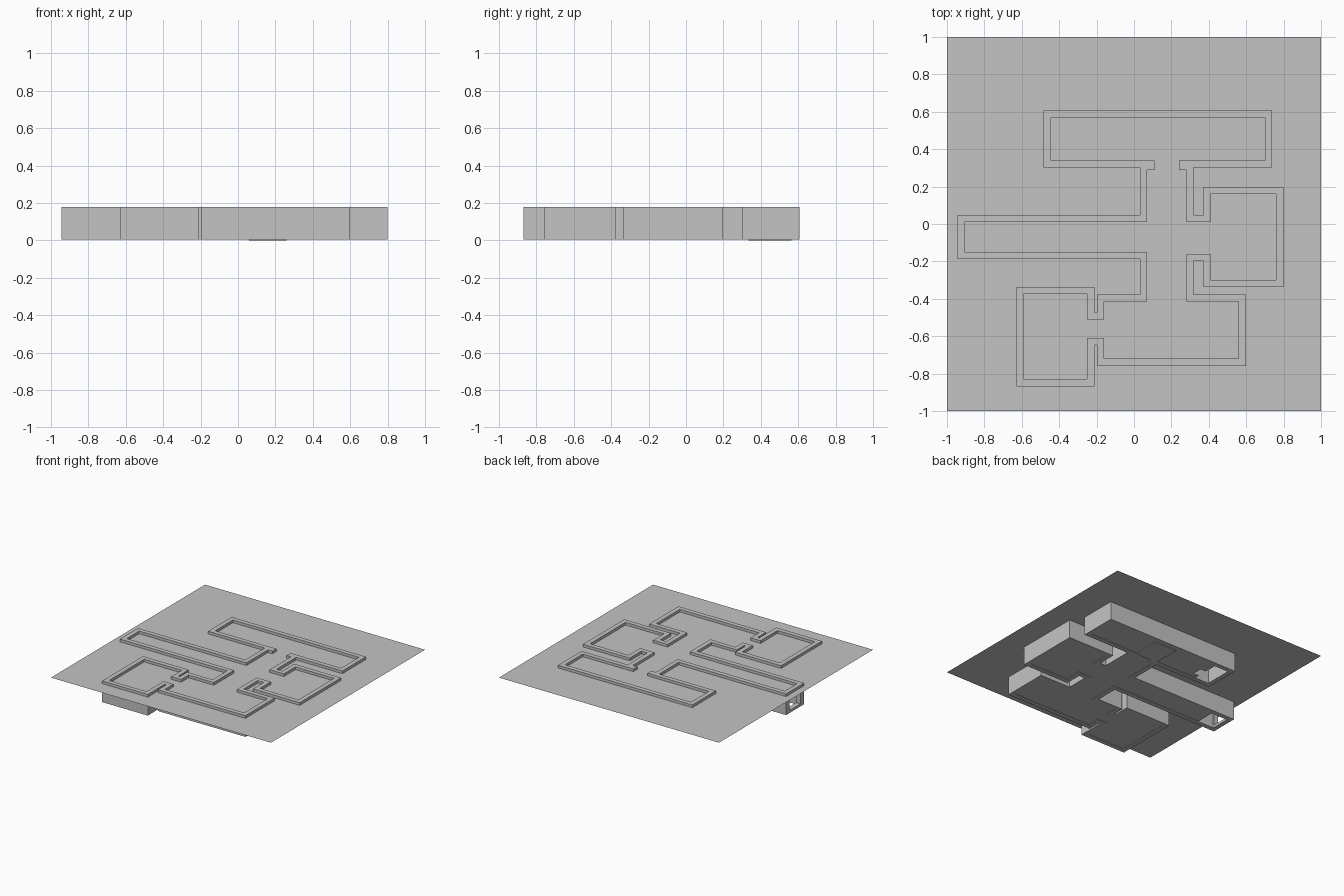
import bpy, bmesh

cube = bpy.data.objects.get("Cube")
if cube:
    bpy.data.objects.remove(cube, do_unlink=True)

WALL = 0.038
BASE, TOP, SLAB = 0.004, 0.178, 0.156

grey = bpy.data.materials.new("plain grey")
grey.use_nodes = True
colour = (0.55, 0.55, 0.55, 1)
grey.diffuse_color = colour
grey.node_tree.nodes["Principled BSDF"].inputs["Base Color"].default_value = colour

# Clear interior of every space: x min, y min, x max, y max
top_room = (-.445, .34, .70, .57)
side_hall = (-.905, -.15, .08, .01)
rooms = [
    top_room,
    side_hall,
    (.41, -.30, .76, .16),     # right room
    (-.16, -.72, .56, -.415),  # lower room
    (-.59, -.83, -.25, -.375), # left room
    (.07, -.42, .28, .29),     # corridor
    (.11, .28, .24, .35),      # top doorway
    (.27, -.16, .42, .01),     # right doorway
    (-.26, -.61, -.15, -.51),  # left doorway
]


def grow(r, d):
    return (r[0] - d, r[1] - d, r[2] + d, r[3] + d)


def inside(rects, x, y):
    return any(r[0] < x < r[2] and r[1] < y < r[3] for r in rects)


def add_cells(name, keep, drop, z, height=0):
    """Fill the union of keep minus drop, then raise it to a solid."""
    every = keep + drop
    xs = sorted({round(v, 4) for r in every for v in (r[0], r[2])})
    ys = sorted({round(v, 4) for r in every for v in (r[1], r[3])})
    bm = bmesh.new()
    for x0, x1 in zip(xs, xs[1:]):
        for y0, y1 in zip(ys, ys[1:]):
            cx, cy = (x0 + x1) / 2, (y0 + y1) / 2
            if inside(keep, cx, cy) and not inside(drop, cx, cy):
                corners = ((x0, y0), (x1, y0), (x1, y1), (x0, y1))
                bm.faces.new([bm.verts.new((x, y, z)) for x, y in corners])
    bmesh.ops.remove_doubles(bm, verts=bm.verts, dist=0.0001)
    if height:
        grown = bmesh.ops.extrude_face_region(bm, geom=bm.faces[:])["geom"]
        moved = [v for v in grown if isinstance(v, bmesh.types.BMVert)]
        bmesh.ops.translate(bm, verts=moved, vec=(0, 0, height))
        bmesh.ops.recalc_face_normals(bm, faces=bm.faces)
    bmesh.ops.dissolve_limit(bm, angle_limit=0.01, verts=bm.verts, edges=bm.edges)
    mesh = bpy.data.meshes.new(name)
    bm.to_mesh(mesh)
    bm.free()
    mesh.materials.append(grey)
    obj = bpy.data.objects.new(name, mesh)
    bpy.context.collection.objects.link(obj)
    return obj


# Continuous wall around all the spaces
walls = add_cells("walls", [grow(r, WALL) for r in rooms], rooms, BASE, TOP - BASE)

# Opening in the end wall of the side hall
end_x = side_hall[0]
cutter = add_cells("opening_cutter", [(end_x - .1, -.14, end_x + .02, 0)], [], .025, .12)
cutter.hide_render = True
cut = walls.modifiers.new("end opening", "BOOLEAN")
cut.object = cutter
cut.operation = "DIFFERENCE"
cut.solver = "EXACT"
bpy.context.view_layer.objects.active = walls
bpy.ops.object.modifier_apply(modifier=cut.name)
bpy.data.objects.remove(cutter, do_unlink=True)

# Floor, left open at the ends of the top room and the side hall
gaps = [(-.46, .33, -.32, .58), (-.34, .38, -.27, .46), (-.92, -.16, -.76, .02)]
add_cells("floor", rooms, gaps, BASE + .004)

# Thin plate under the top doorway
add_cells("door_plate", [(.06, .335, .26, .565)], [], 0, .006)

# Large flat sheet crossing the walls just below their tops
add_cells("ground_sheet", [(-1, -1, 1, 1)], [], SLAB)
